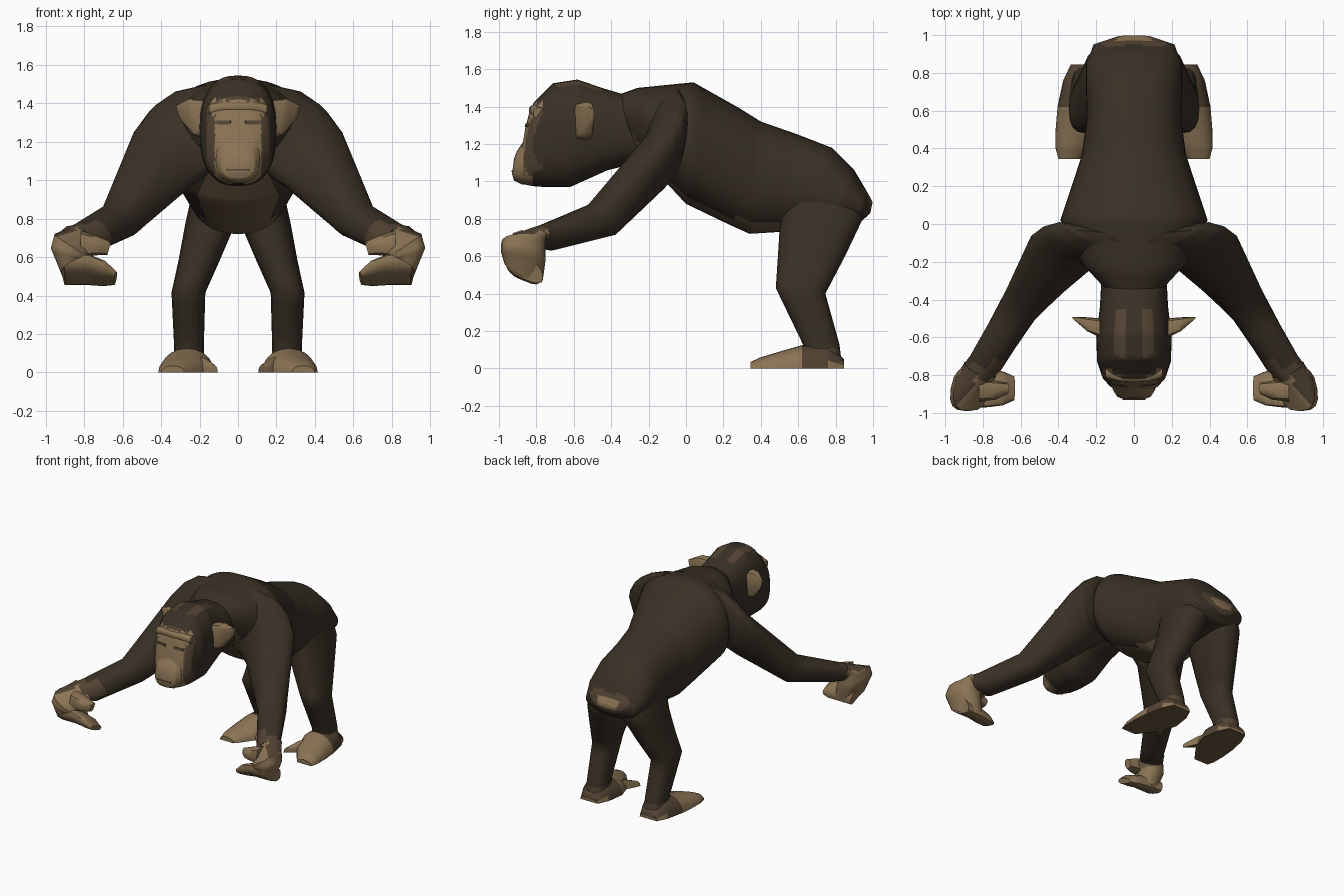
import bpy, bmesh, math
from mathutils import Vector

cube = bpy.data.objects.get("Cube")
if cube:
    bpy.data.objects.remove(cube, do_unlink=True)


def material(name, rgb):
    m = bpy.data.materials.new(name)
    m.use_nodes = True
    m.diffuse_color = (*rgb, 1)
    m.node_tree.nodes["Principled BSDF"].inputs["Base Color"].default_value = (*rgb, 1)
    return m


MATS = [material("dark fur", (0.041, 0.03, 0.0185)),
        material("brown skin", (0.083, 0.055, 0.032)),
        material("tan skin", (0.26, 0.175, 0.09)),
        material("belly skin", (0.14, 0.095, 0.053))]
FUR, BROWN, TAN, BELLY = range(4)


def finish(name, bm, rule):
    """Turn a bmesh into an object, colouring faces by a rule."""
    bmesh.ops.recalc_face_normals(bm, faces=bm.faces)
    bm.normal_update()
    for f in bm.faces:
        f.material_index = rule(f.calc_center_median(), f.normal) if callable(rule) else rule
    me = bpy.data.meshes.new(name)
    bm.to_mesh(me)
    bm.free()
    for m in MATS:
        me.materials.append(m)
    ob = bpy.data.objects.new(name, me)
    bpy.context.collection.objects.link(ob)
    bpy.ops.object.select_all(action='DESELECT')
    ob.select_set(True)
    bpy.context.view_layer.objects.active = ob
    bpy.ops.object.shade_smooth_by_angle(angle=math.radians(50))
    return ob


def loft(name, rings, rule, side=1, sides=16, steps=4, power=0.8):
    """Skin over rings (p, q, w): two opposite points and a half-width vector.
    Anything below the ground is flattened onto it."""
    def squash(t):
        return math.copysign(abs(t) ** power, t)
    bm = bmesh.new()
    loops = []
    rings = [[Vector(v) for v in r] for r in rings]
    for i, ring in enumerate(rings):
        last = i == len(rings) - 1
        for s in range(1 if last else steps):
            nxt = ring if last else rings[i + 1]
            p, q, w = (a.lerp(b, s / steps) for a, b in zip(ring, nxt))
            loop = []
            for k in range(sides):
                t = math.tau * k / sides
                co = (p + q) / 2 + (p - q) / 2 * squash(math.cos(t)) + w * squash(math.sin(t))
                loop.append(bm.verts.new((co.x * side, co.y, max(co.z, 0))))
            loops.append(loop)
    for a, b in zip(loops, loops[1:]):
        for k in range(sides):
            n = (k + 1) % sides
            bm.faces.new((a[k], a[n], b[n], b[k]))
    for end in (loops[0], loops[-1]):
        bmesh.ops.poke(bm, faces=[bm.faces.new(end)])
    return finish(name, bm, rule)


def lengthwise(rows):
    """Rings facing front: top y, top z, bottom y, bottom z, half width."""
    return [((0, a, b), (0, c, d), (h, 0, 0)) for a, b, c, d, h in rows]


# Torso with a bare belly and rump patch
def torso_rule(c, n):
    if c.y > 0.85:
        r = math.hypot(c.x / 0.12, (c.z - 0.89 - abs(c.x) * 0.25) / 0.055)
        return TAN if r < 0.8 else BROWN if r < 1.35 else FUR
    return BELLY if n.z < -0.3 and c.y < 0.5 and abs(c.x) < 0.185 else FUR


loft("torso", lengthwise([
    (-0.37, 1.46, -0.25, 1.12, 0.17), (-0.26, 1.5, -0.13, 1.02, 0.28),
    (0.04, 1.53, 0.0, 0.88, 0.39), (0.28, 1.395, 0.24, 0.765, 0.31),
    (0.4, 1.32, 0.34, 0.72, 0.275), (0.6, 1.25, 0.5, 0.73, 0.25),
    (0.78, 1.18, 0.64, 0.74, 0.255), (0.9, 1.06, 0.78, 0.75, 0.255),
    (0.965, 0.95, 0.93, 0.78, 0.215), (0.998, 0.89, 0.985, 0.83, 0.09)]),
    torso_rule, sides=36, steps=6, power=0.88)


# Head with a bare face and crown stripes
def head_rule(c, n):
    x = abs(c.x)
    if c.y < -0.77 and n.y < -0.2:
        edge = 0.15 if c.z > 1.34 else 0.12
        if c.z < 1.415 and x < edge:
            return TAN
        return BROWN if x < 0.165 and c.z < 1.43 else FUR
    if c.z > 1.4 and 0.05 < x < 0.1 and -0.7 < c.y < -0.46:
        return BROWN
    return FUR


head = loft("head", lengthwise([
    (-0.28, 1.45, -0.18, 1.12, 0.17), (-0.45, 1.5, -0.42, 1.06, 0.18),
    (-0.58, 1.545, -0.62, 0.97, 0.2), (-0.71, 1.525, -0.75, 0.97, 0.195),
    (-0.815, 1.42, -0.82, 0.975, 0.165), (-0.84, 1.36, -0.87, 0.985, 0.13),
    (-0.86, 1.28, -0.9, 1.04, 0.08)]), head_rule, sides=40, steps=6)
muzzle = loft("muzzle", lengthwise([
    (-0.8, 1.27, -0.8, 0.985, 0.115), (-0.865, 1.22, -0.88, 0.985, 0.115),
    (-0.905, 1.16, -0.92, 1.005, 0.09), (-0.92, 1.12, -0.93, 1.04, 0.055)]), TAN)
loft("brow", [((x, y, z), (x, y - 0.005, z - 0.055), (0, 0.028, 0))
              for x, y, z in ((-0.15, -0.785, 1.395), (-0.08, -0.805, 1.412), (0, -0.81, 1.41),
                              (0.08, -0.805, 1.412), (0.15, -0.785, 1.395))], TAN, sides=10)


# Thin painted plates laid onto the face
def plate(name, target, x, z, w, h):
    bpy.context.view_layer.update()
    hit, loc, nor, _ = target.ray_cast(Vector((x, -2, z)), Vector((0, 1, 0)))
    bm = bmesh.new()
    bmesh.ops.create_cube(bm, size=1)
    bmesh.ops.scale(bm, vec=(w, h, 0.008), verts=bm.verts)
    bmesh.ops.rotate(bm, matrix=nor.to_track_quat('Z', 'Y').to_matrix(), verts=bm.verts)
    bmesh.ops.translate(bm, vec=loc, verts=bm.verts)
    finish(name, bm, BROWN)


for side, word in ((1, "left"), (-1, "right")):
    plate(word + "_eye", head, side * 0.075, 1.3, 0.075, 0.02)
    plate(word + "_mouth", muzzle, side * 0.03, 1.055, 0.06, 0.008)

# Ears and limbs on both sides
ARM_W = Vector((0.83, 0.55, 0))


def hand_rule(c, n):
    return BROWN if c.z > 0.63 and n.z > 0.4 and n.y > -0.4 and abs(c.x) > 0.76 else TAN


def foot_rule(c, n):
    if n.z < -0.5:
        return BELLY
    return BROWN if c.y > 0.62 and c.z > 0.02 else TAN


for side, word in ((1, "left"), (-1, "right")):
    loft(word + "_ear", [((0.18, -0.55, 1.42), (0.18, -0.55, 1.22), (0, 0.05, 0)),
                         ((0.25, -0.532, 1.425), (0.235, -0.532, 1.235), (0, 0.038, 0)),
                         ((0.325, -0.497, 1.39), (0.31, -0.497, 1.33), (0, 0.006, 0))],
         TAN, side, sides=12, power=0.45)

    # Arm: shoulder, upper arm, elbow, wrist
    loft(word + "_arm", [((0.08, -0.09, 1.515), (0.1, -0.12, 1.1), ARM_W * 0.17),
                         ((0.25, -0.08, 1.475), (0.21, -0.13, 1.04), ARM_W * 0.2),
                         ((0.36, -0.1, 1.405), (0.26, -0.13, 0.99), ARM_W * 0.185),
                         ((0.46, -0.14, 1.29), (0.31, -0.16, 0.95), ARM_W * 0.16),
                         ((0.645, -0.5, 0.88), (0.58, -0.4, 0.71), ARM_W * 0.105),
                         ((0.82, -0.75, 0.775), (0.75, -0.72, 0.63), ARM_W * 0.085),
                         ((0.86, -0.8, 0.755), (0.81, -0.78, 0.64), ARM_W * 0.08)],
         lambda c, n: BROWN if c.y < -0.74 else FUR, side)

    # Hand: bent palm, cupped fingers and thumb
    loft(word + "_palm", [((0.86, -0.775, 0.765), (0.77, -0.765, 0.64), ARM_W * 0.08),
                          ((0.955, -0.87, 0.72), (0.77, -0.87, 0.6), (-0.01, 0.12, 0)),
                          ((0.97, -0.87, 0.64), (0.77, -0.87, 0.57), (-0.02, 0.12, -0.02)),
                          ((0.91, -0.87, 0.49), (0.77, -0.87, 0.56), (-0.03, 0.105, -0.05))],
         hand_rule, side, power=0.75)
    loft(word + "_fingers", [((0.92, -0.87, 0.6), (0.9, -0.87, 0.48), (0, 0.105, -0.05)),
                             ((0.78, -0.87, 0.59), (0.77, -0.87, 0.48), (0, 0.1, -0.05)),
                             ((0.69, -0.87, 0.56), (0.7, -0.87, 0.47), (0, 0.09, -0.04)),
                             ((0.63, -0.87, 0.51), (0.645, -0.87, 0.47), (0, 0.065, -0.025))],
         TAN, side, power=0.75)
    loft(word + "_thumb", [((0.82, -0.88, 0.74), (0.82, -0.88, 0.6), (0, 0.06, 0)),
                           ((0.73, -0.88, 0.71), (0.73, -0.88, 0.61), (0, 0.05, 0)),
                           ((0.66, -0.87, 0.68), (0.68, -0.87, 0.61), (0, 0.03, 0))],
         TAN, side, sides=8, steps=2)

    # Leg: hip, thigh, knee, ankle
    loft(word + "_leg", [((x, a, za), (x, b, zb), (w, 0, 0)) for x, a, za, b, zb, w in (
        (0.13, 0.93, 0.95, 0.52, 1.0, 0.1), (0.145, 0.945, 0.8, 0.5, 0.74, 0.13),
        (0.2, 0.85, 0.6, 0.49, 0.58, 0.108),
        (0.258, 0.745, 0.4, 0.48, 0.43, 0.088), (0.255, 0.82, 0.13, 0.625, 0.13, 0.077),
        (0.255, 0.83, 0.05, 0.63, 0.06, 0.08))],
        lambda c, n: BROWN if c.z < 0.12 else FUR, side)

    # Foot: flat sole tapering to the toes, with a splayed big toe
    loft(word + "_foot", [((x, y, z), (x, y, -z), (w, 0, 0)) for x, y, z, w in (
        (0.26, 0.845, 0.05, 0.075), (0.26, 0.76, 0.13, 0.115), (0.265, 0.62, 0.125, 0.14),
        (0.29, 0.5, 0.09, 0.125), (0.325, 0.4, 0.06, 0.09), (0.34, 0.345, 0.035, 0.06))],
        foot_rule, side, sides=20, power=0.95)
    loft(word + "_big_toe", [((x, y, z), (x, y, -z), (0.04, 0.03, 0)) for x, y, z in (
        (0.25, 0.64, 0.1), (0.19, 0.54, 0.08), (0.145, 0.45, 0.045))], foot_rule, side, sides=12)
